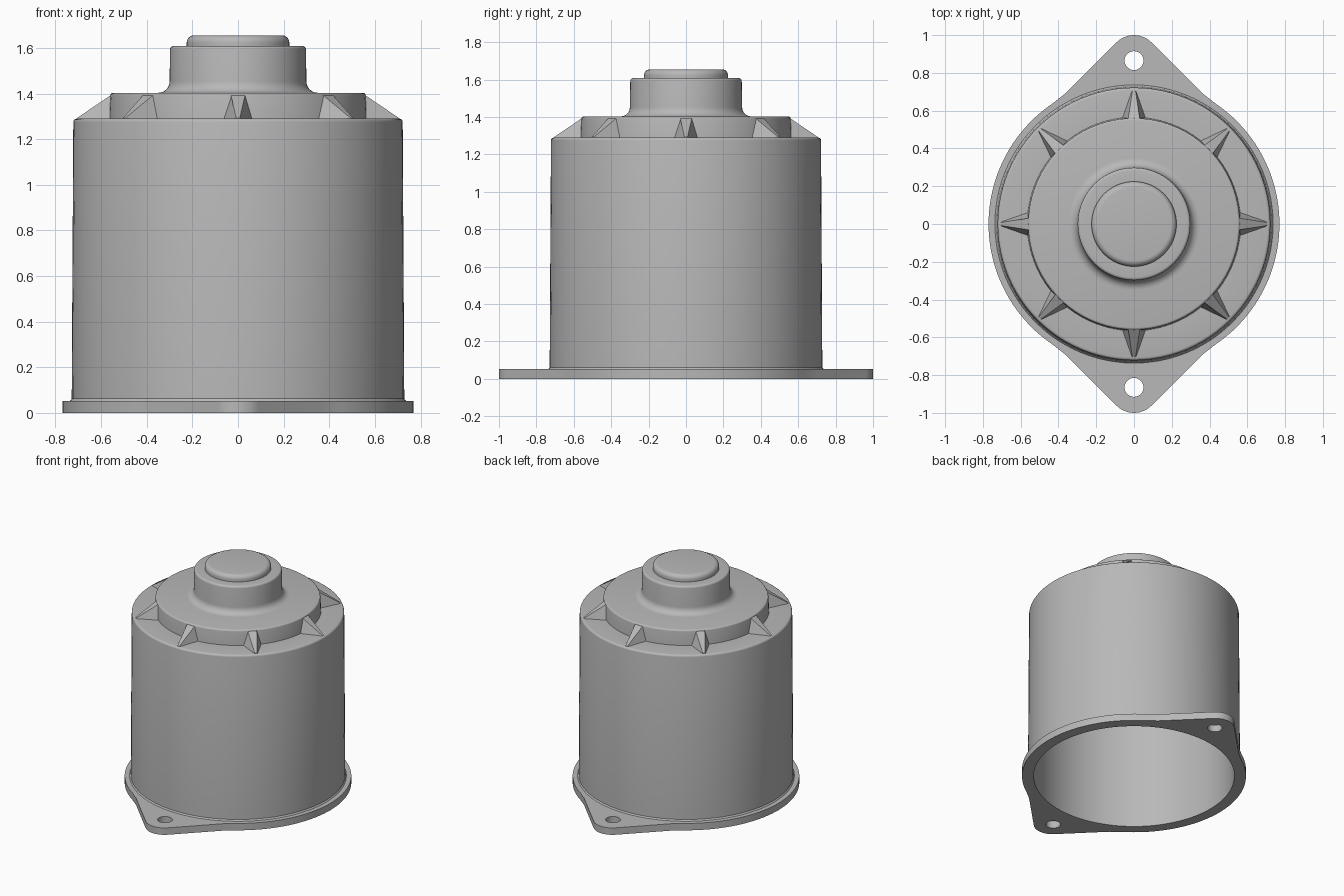
import bpy
import bmesh
from math import sin, cos, pi, radians
from mathutils import Matrix

if "Cube" in bpy.data.objects:
    bpy.data.objects.remove(bpy.data.objects["Cube"], do_unlink=True)

SEGMENTS = 96

# Single grey metal
metal = bpy.data.materials.new("grey metal")
metal.use_nodes = True
grey = (0.48, 0.48, 0.48, 1)
metal.diffuse_color = grey
metal.node_tree.nodes["Principled BSDF"].inputs["Base Color"].default_value = grey


def smooth(obj):
    bpy.ops.object.select_all(action="DESELECT")
    obj.select_set(True)
    bpy.context.view_layer.objects.active = obj
    bpy.ops.object.shade_smooth_by_angle(angle=radians(32))


def add_mesh(name, bm):
    bmesh.ops.recalc_face_normals(bm, faces=bm.faces)
    mesh = bpy.data.meshes.new(name)
    bm.to_mesh(mesh)
    bm.free()
    mesh.materials.append(metal)
    obj = bpy.data.objects.new(name, mesh)
    bpy.context.collection.objects.link(obj)
    smooth(obj)
    return obj


def lathe(name, profile):
    """Spin a list of (radius, height) points about z."""
    bm = bmesh.new()
    verts = [bm.verts.new((r, 0, z)) for r, z in profile]
    edges = [bm.edges.new(pair) for pair in zip(verts, verts[1:])]
    bmesh.ops.spin(bm, geom=verts + edges, axis=(0, 0, 1), cent=(0, 0, 0),
                   angle=2 * pi, steps=SEGMENTS, use_merge=True)
    bmesh.ops.remove_doubles(bm, verts=bm.verts, dist=1e-5)
    return add_mesh(name, bm)


def arc(cx, cy, r, start, end, steps):
    """Points along a circular arc, angles in degrees."""
    angles = [radians(start + (end - start) * i / steps) for i in range(steps + 1)]
    return [(cx + r * cos(a), cy + r * sin(a)) for a in angles]


def circle(cy, r, steps):
    return arc(0, cy, r, 0, 360, steps)[:-1]


# Hollow housing: outside from the bottom up, then back down the inside
outside = [(0.69, 0.05), (0.738, 0.05), (0.729, 0.062), (0.722, 1.275)]
outside += arc(0.707, 1.275, 0.015, 0, 90, 4)
outside += [(0.565, 1.29)]
outside += arc(0.548, 1.391, 0.012, 0, 90, 4)
outside += arc(0.35, 1.453, 0.05, 270, 180, 6)
outside += arc(0.283, 1.593, 0.015, 0, 90, 4)
outside += [(0.225, 1.608), (0.225, 1.623)]
outside += arc(0.193, 1.623, 0.032, 0, 90, 6)
outside += [(0, 1.655)]
inside = [(0, 1.57), (0.26, 1.57), (0.26, 1.365), (0.52, 1.365),
          (0.52, 1.255), (0.69, 1.255), (0.69, 0.05)]
lathe("housing", outside + inside)

# Mounting flange: round plate with two pointed ears, bore and bolt holes
half = arc(0, 0, 0.77, -56, 56, 40)
half += [(0.36, 0.694)]
half += arc(0, 0.87, 0.13, 45, 135, 12)
half += [(-0.36, 0.694)]
outline = half + [(-x, -y) for x, y in half]
# drop the second ear's mirrored overlap by keeping the half-turn order
curve = bpy.data.curves.new("mounting_flange", "CURVE")
curve.dimensions = "2D"
curve.fill_mode = "BOTH"
curve.extrude = 0.026
loops = [outline, circle(0, 0.69, SEGMENTS), circle(0.865, 0.05, 32), circle(-0.865, 0.05, 32)]
for loop in loops:
    spline = curve.splines.new("POLY")
    spline.points.add(len(loop) - 1)
    for point, (x, y) in zip(spline.points, loop):
        point.co = (x, y, 0, 1)
    spline.use_cyclic_u = True
curve.materials.append(metal)
flange = bpy.data.objects.new("mounting_flange", curve)
flange.location.z = 0.026
bpy.context.collection.objects.link(flange)
bpy.ops.object.select_all(action="DESELECT")
flange.select_set(True)
bpy.context.view_layer.objects.active = flange
bpy.ops.object.convert(target="MESH")
smooth(bpy.context.view_layer.objects.active)

# Eight drafted wedge ribs around the raised step
for i in range(8):
    bm = bmesh.new()
    left, right = [
        [bm.verts.new(p) for p in ((0.54, s * 0.07, 1.285), (0.705, s * 0.012, 1.285),
                                   (0.705, s * 0.008, 1.293), (0.55, s * 0.032, 1.398),
                                   (0.54, s * 0.032, 1.398))]
        for s in (-1, 1)]
    bm.faces.new(left)
    bm.faces.new(right[::-1])
    for k in range(5):
        n = (k + 1) % 5
        bm.faces.new((left[k], right[k], right[n], left[n]))
    bmesh.ops.transform(bm, matrix=Matrix.Rotation(i * pi / 4, 4, "Z"), verts=bm.verts)
    add_mesh(f"rib_{i + 1}", bm)
